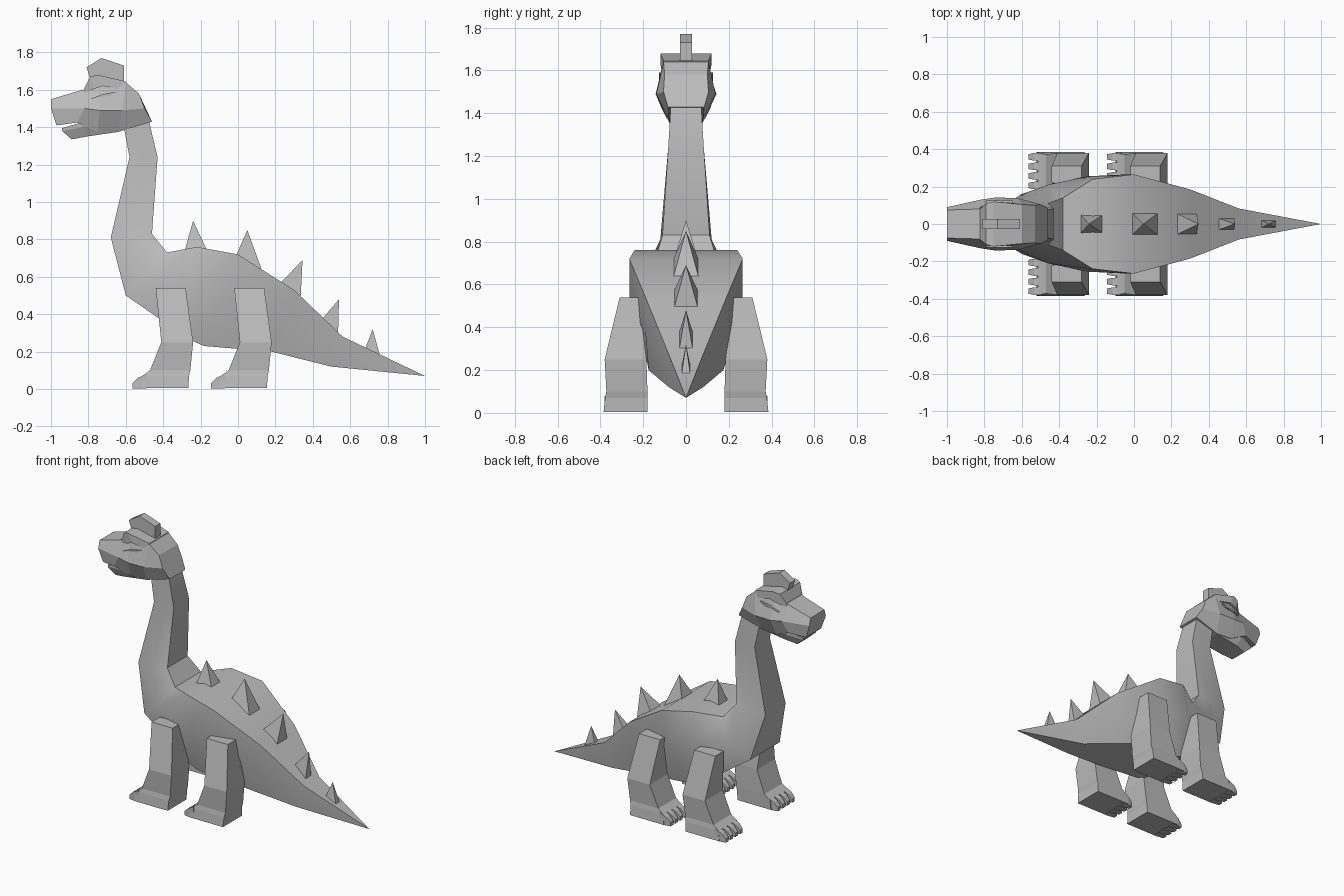
import bpy
import bmesh

cube = bpy.data.objects.get("Cube")
if cube:
    bpy.data.objects.remove(cube)

grey = bpy.data.materials.new("stone grey")
grey.use_nodes = True
colour = (0.5, 0.5, 0.5, 1)
grey.diffuse_color = colour
grey.node_tree.nodes["Principled BSDF"].inputs["Base Color"].default_value = colour


def finish(name, bm, angle=0.0):
    bmesh.ops.recalc_face_normals(bm, faces=bm.faces)
    mesh = bpy.data.meshes.new(name)
    bm.to_mesh(mesh)
    bm.free()
    mesh.materials.append(grey)
    ob = bpy.data.objects.new(name, mesh)
    bpy.context.collection.objects.link(ob)
    if angle:
        bpy.ops.object.select_all(action='DESELECT')
        ob.select_set(True)
        bpy.context.view_layer.objects.active = ob
        bpy.ops.object.shade_smooth_by_angle(angle=angle)
    return ob


def loft(name, rings, tip=None, angle=0.0):
    """Skin closed rings of points, capping the ends or closing to a tip."""
    bm = bmesh.new()
    loops = [[bm.verts.new(p) for p in ring] for ring in rings]
    n = len(loops[0])
    for a, b in zip(loops, loops[1:]):
        for i in range(n):
            j = (i + 1) % n
            bm.faces.new((a[i], a[j], b[j], b[i]))
    bm.faces.new(loops[0])
    if tip:
        apex = bm.verts.new(tip)
        for i in range(n):
            bm.faces.new((loops[-1][i], loops[-1][(i + 1) % n], apex))
    else:
        bm.faces.new(loops[-1])
    return finish(name, bm, angle)


def mirrored(half):
    """Half section of (x, z, half width), top to bottom, made symmetric."""
    return [(x, w, z) for x, z, w in half] + [(x, -w, z) for x, z, w in reversed(half)]


def box_ring(x0, x1, y0, y1, z):
    return [(x0, y0, z), (x1, y0, z), (x1, y1, z), (x0, y1, z)]


# Neck, trunk and tail in one skin
body = [
    [(-.48, 1.45, .07), (-.55, 1.45, .07), (-.62, 1.45, .07)],
    [(-.43, 1.24, .083), (-.5, 1.24, .083), (-.58, 1.24, .083)],
    [(-.46, .83, .11), (-.57, .81, .12), (-.68, .81, .11)],
    [(-.38, .73, .14), (-.46, .62, .21), (-.6, .5, .16)],
    [(-.22, .76, .24), (-.25, .54, .255), (-.25, .26, .18)],
    [(0, .72, .265), (-.04, .5, .265), (-.18, .23, .18)],
    [(.3, .53, .185), (.25, .38, .19), (.18, .2, .175)],
    [(.56, .28, .083), (.53, .2, .085), (.5, .12, .08)],
]
loft("body", [mirrored(h) for h in body], tip=(1, 0, .07), angle=0.5)

# Head with its blunt snout
head = [
    [(-1, 1.55, .075), (-1, 1.5, .09), (-.97, 1.41, .08)],
    [(-.83, 1.6, .08), (-.82, 1.5, .13), (-.86, 1.425, .115)],
    [(-.75, 1.63, .095), (-.74, 1.49, .142), (-.75, 1.375, .09)],
    [(-.6, 1.64, .105), (-.62, 1.49, .138), (-.64, 1.375, .08)],
    [(-.53, 1.58, .1), (-.5, 1.5, .105), (-.46, 1.43, .085)],
]
loft("head", [mirrored(h) for h in head])

# Lower jaw, slightly open
jaw = [
    [(-.94, 1.395, .07), (-.94, 1.38, .07), (-.89, 1.335, .06)],
    [(-.84, 1.425, .1), (-.83, 1.4, .1), (-.81, 1.35, .075)],
    [(-.64, 1.45, .11), (-.64, 1.42, .1), (-.64, 1.375, .078)],
]
loft("lower_jaw", [mirrored(h) for h in jaw])

# Overhanging brow
brow = [
    [(-.82, 1.61, .085), (-.83, 1.58, .085)],
    [(-.79, 1.67, .11), (-.77, 1.605, .115)],
    [(-.75, 1.68, .12), (-.72, 1.62, .118)],
    [(-.6, 1.645, .105), (-.61, 1.6, .11)],
]
loft("brow", [mirrored(h) for h in brow])

# Crest on top of the head
crest = [(-.79, 1.66), (-.81, 1.72), (-.73, 1.77), (-.61, 1.73), (-.61, 1.64)]
loft("crest", [[(x, y, z) for x, z in crest] for y in (-.028, .028)])

# Slanted eyelids under the brow
eye = [(-.79, 1.55), (-.73, 1.575), (-.65, 1.59), (-.68, 1.57)]
for side, name in ((1, "left_eyelid"), (-1, "right_eyelid")):
    loft(name, [[(x, side * y, z) for x, z in eye] for y in (.09, .125)])

# Legs with toes
leg = [  # x back to front, inner and outer y, height
    (-.52, -.265, .18, .385, .005),
    (-.512, -.262, .18, .378, .07),
    (-.47, -.255, .18, .372, .1),
    (-.41, -.24, .185, .38, .25),
    (-.44, -.28, .22, .31, .54),
]
for end, shift in (("front", 0), ("back", .42)):
    for side, label in ((1, "left"), (-1, "right")):
        rings = [box_ring(a + shift, b + shift, side * c, side * d, z)
                 for a, b, c, d, z in leg]
        loft(f"{end}_{label}_leg", rings)
        for t in range(4):
            y = side * (.206 + .051 * t)
            toe = [[(x + shift, y - w, .003), (x + shift, y - w, h),
                    (x + shift, y + w, h), (x + shift, y + w, .003)]
                   for x, w, h in ((-.49, .022, .08), (-.535, .02, .06), (-.565, .014, .03))]
            loft(f"{end}_{label}_toe_{t + 1}", toe)

# Spikes along the back: base start, base end, half width, apex
spikes = [
    ((-.285, .74), (-.165, .74), .05, (-.24, .9)),
    ((-.01, .715), (.13, .63), .06, (.05, .85)),
    ((.23, .57), (.335, .49), .056, (.345, .69)),
    ((.45, .375), (.535, .295), .032, (.54, .48)),
    ((.68, .215), (.76, .175), .021, (.72, .32)),
]
for i, ((x0, z0), (x1, z1), w, (ax, az)) in enumerate(spikes):
    base = [(x0, -w, z0), (x1, -w, z1), (x1, w, z1), (x0, w, z0)]
    loft(f"back_spike_{i + 1}", [base], tip=(ax, 0, az))
